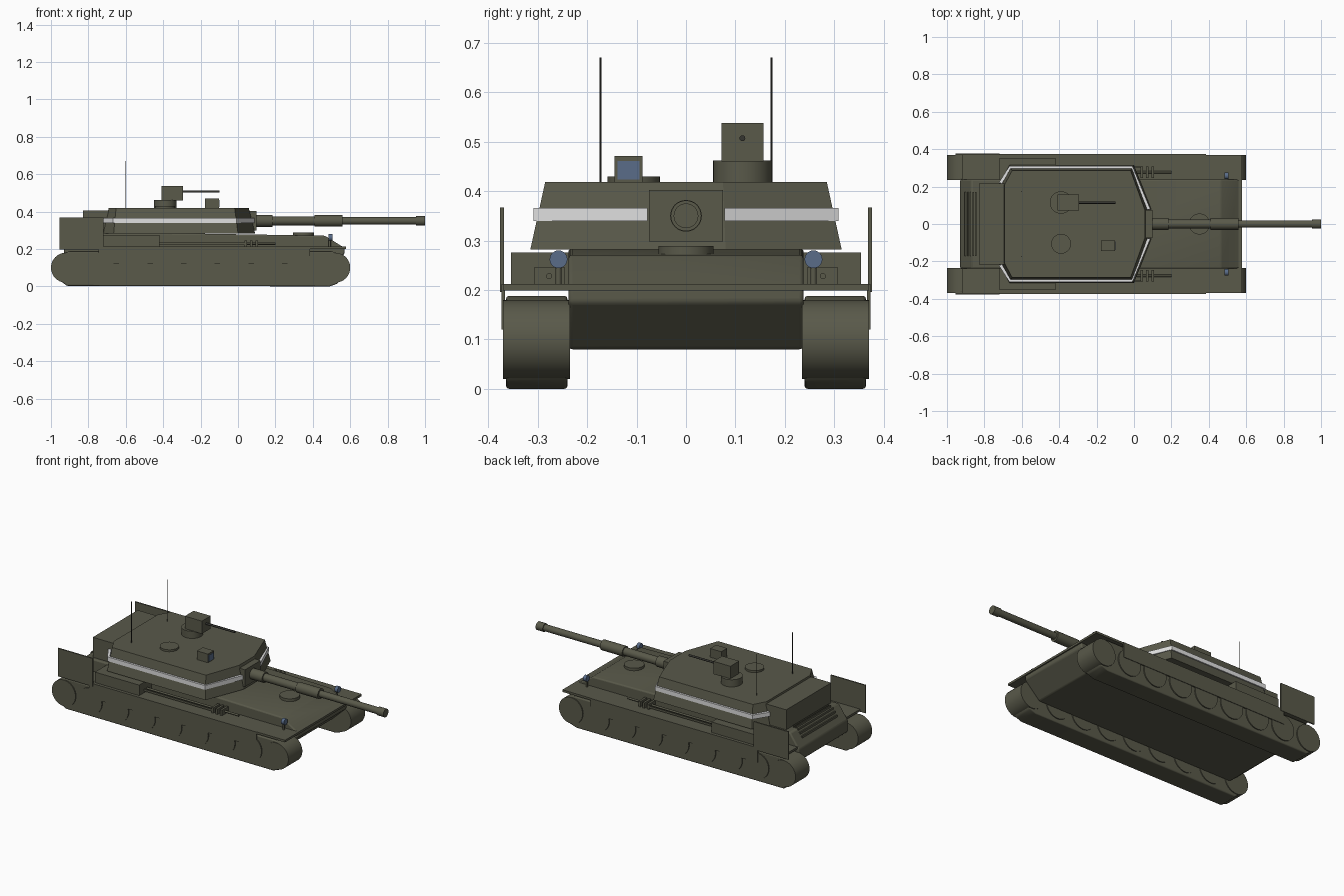
import bpy, bmesh, math
from mathutils import Matrix, Vector

if "Cube" in bpy.data.objects:
    bpy.data.objects.remove(bpy.data.objects["Cube"])


def material(name, col):
    m = bpy.data.materials.new(name)
    m.diffuse_color = (*col, 1)
    m.use_nodes = True
    m.node_tree.nodes["Principled BSDF"].inputs["Base Color"].default_value = m.diffuse_color
    return m


OLIVE = material("olive", (0.10, 0.10, 0.068))
WHITE = material("pale_grey", (0.75, 0.75, 0.75))
BLUE = material("lens_blue", (0.10, 0.15, 0.25))
DARK = material("dark_metal", (0.035, 0.035, 0.03))


def finish(name, bm, mat, smooth=False, bevel=0):
    bmesh.ops.recalc_face_normals(bm, faces=bm.faces)
    me = bpy.data.meshes.new(name)
    bm.to_mesh(me)
    bm.free()
    me.materials.append(mat)
    ob = bpy.data.objects.new(name, me)
    bpy.context.collection.objects.link(ob)
    if bevel:
        mod = ob.modifiers.new("bevel", 'BEVEL')
        mod.width, mod.segments = bevel, 3
        mod.limit_method, mod.angle_limit = 'ANGLE', math.radians(20)
    if smooth:
        bpy.ops.object.select_all(action='DESELECT')
        ob.select_set(True)
        bpy.context.view_layer.objects.active = ob
        bpy.ops.object.shade_smooth_by_angle(angle=math.radians(35))
    return ob


def loft(name, ring_a, ring_b, mat, **kw):
    """Solid between two matching closed rings of 3D points."""
    bm = bmesh.new()
    a = [bm.verts.new(p) for p in ring_a]
    b = [bm.verts.new(p) for p in ring_b]
    bm.faces.new(a)
    bm.faces.new(b)
    for i in range(len(a)):
        j = (i + 1) % len(a)
        bm.faces.new((a[i], a[j], b[j], b[i]))
    return finish(name, bm, mat, **kw)


def side_profile(name, pts, y0, y1, mat, **kw):
    return loft(name, [(x, y0, z) for x, z in pts], [(x, y1, z) for x, z in pts], mat, **kw)


def box(name, x0, x1, y0, y1, z0, z1, mat=OLIVE, **kw):
    pts = [(x0, z0), (x1, z0), (x1, z1), (x0, z1)]
    return side_profile(name, pts, y0, y1, mat, **kw)


def cyl(name, axis, start, length, r, mat=OLIVE, n=32):
    bm = bmesh.new()
    d = Vector({'x': (1, 0, 0), 'y': (0, 1, 0), 'z': (0, 0, 1)}[axis])
    rot = d.to_track_quat('Z', 'Y').to_matrix().to_4x4()
    mid = Vector(start) + d * length / 2
    bmesh.ops.create_cone(bm, cap_ends=True, segments=n, radius1=r, radius2=r,
                          depth=length, matrix=Matrix.Translation(mid) @ rot)
    return finish(name, bm, mat, smooth=True)


# Hull with gently falling deck and sloped nose
hull = [(-0.87, 0.08), (-0.93, 0.13), (-0.93, 0.20), (-0.87, 0.285), (-0.34, 0.284),
        (0.465, 0.271), (0.57, 0.205), (0.57, 0.175), (0.47, 0.08)]
side_profile("hull", hull, -0.238, 0.238, OLIVE, smooth=True, bevel=0.008)
box("fender_plate", -0.92, 0.577, -0.37, 0.37, 0.199, 0.212)
cyl("driver_hatch", 'z', (0.35, 0, 0.262), 0.027, 0.056)

# Rear engine louvres following the sloped tail
for i in range(5):
    x = -0.905 + i * 0.014
    z = 0.285 + (x + 0.87) * 1.4 if x < -0.87 else 0.285
    box(f"engine_louvre_{i}", x, x + 0.007, -0.17, 0.17, z - 0.02, z + 0.012)

# Track outline shared by both sides
track = [(-0.94, 0.022), (-0.915, 0.003), (0.49, 0.0), (0.53, 0.014), (0.585, 0.07),
         (0.585, 0.13), (0.54, 0.175), (0.50, 0.188), (-0.90, 0.188), (-0.96, 0.17),
         (-0.985, 0.13), (-0.985, 0.07)]

for s, side in ((-1, "right"), (1, "left")):
    # Running gear
    side_profile(f"track_{side}", track, s * 0.24, s * 0.364, OLIVE, smooth=True, bevel=0.006)
    for i in range(9):
        x = -0.92 + i * 0.18
        r = 0.08 if i in (0, 8) else 0.078
        y0 = 0.235 if s > 0 else -0.370
        cyl(f"wheel_{side}_{i}", 'y', (x, y0, 0.10), 0.135, r)
    # Skirts and rear side panel
    box(f"side_skirt_{side}", -0.745, 0.385, s * 0.366, s * 0.373, 0.12, 0.212)
    box(f"rear_panel_{side}", -0.955, -0.72, s * 0.368, s * 0.376, 0.196, 0.367)
    # Fender stowage, tool rod and its brackets
    box(f"stowage_box_{side}", -0.72, -0.42, s * 0.236, s * 0.354, 0.21, 0.276)
    box(f"tool_rail_{side}", -0.42, 0.04, s * 0.30, s * 0.308, 0.222, 0.234)
    cyl(f"tool_rod_{side}", 'x', (-0.42, s * 0.277, 0.228), 0.62, 0.006, n=12)
    for i in range(3):
        x = 0.035 + i * 0.029
        box(f"tool_bracket_{side}_{i}", x, x + 0.014, s * 0.245, s * 0.308, 0.21, 0.245)
    # Headlight
    cyl(f"headlight_{side}", 'x', (0.484, s * 0.258, 0.262), 0.02, 0.018, BLUE, 24)
    cyl(f"headlight_post_{side}", 'z', (0.49, s * 0.258, 0.21), 0.04, 0.006, n=12)
    # Antenna
    cyl(f"antenna_{side}", 'z', (-0.60, s * 0.173, 0.41), 0.26, 0.0022, DARK, 8)

    # Pale recognition band around the turret, as a vertical strip
    outer = [(-0.722, 0.222), (-0.667, 0.309), (-0.008, 0.309), (0.088, 0.078)]
    inner = [(-0.705, 0.216), (-0.660, 0.296), (-0.014, 0.296), (0.070, 0.078)]
    ring = [(x, s * y) for x, y in outer + inner[::-1]]
    loft(f"turret_band_{side}", [(x, y, 0.340) for x, y in ring],
         [(x, y, 0.366) for x, y in ring], WHITE)


# Turret: tapered eight-sided block
def turret_ring(pts, z):
    half = [(x, y, z) for x, y in pts]
    return half + [(x, -y, z) for x, y, z in half[::-1]]


loft("turret", turret_ring([(-0.72, 0.222), (-0.665, 0.315), (0.0, 0.315), (0.092, 0.08)], 0.282),
     turret_ring([(-0.692, 0.21), (-0.652, 0.285), (-0.018, 0.285), (0.058, 0.075)], 0.418), OLIVE)
box("turret_ring", -0.62, -0.34, -0.22, 0.22, 0.27, 0.29)
box("turret_bustle", -0.83, -0.68, -0.217, 0.217, 0.284, 0.407)

# Gun: mantlet, sleeve, barrel, fume extractor, muzzle
box("gun_mantlet", 0.03, 0.10, -0.075, 0.075, 0.298, 0.402)
for name, x0, x1, r in (("gun_sleeve", 0.09, 0.185, 0.032), ("gun_barrel_rear", 0.18, 0.42, 0.024),
                        ("fume_extractor", 0.41, 0.56, 0.031), ("gun_barrel", 0.55, 0.96, 0.020),
                        ("gun_muzzle", 0.952, 1.0, 0.025)):
    cyl(name, 'x', (x0, 0, 0.35), x1 - x0, r)

# Roof fittings
cyl("commander_cupola", 'z', (-0.39, 0.115, 0.41), 0.052, 0.06)
box("weapon_station", -0.41, -0.295, 0.072, 0.157, 0.46, 0.538)
cyl("machine_gun", 'x', (-0.30, 0.114, 0.507), 0.20, 0.006, DARK, 12)
cyl("loader_hatch", 'z', (-0.39, -0.106, 0.41), 0.02, 0.053)
box("gunner_sight", -0.177, -0.102, -0.145, -0.088, 0.41, 0.471)
box("sight_lens", -0.104, -0.099, -0.139, -0.094, 0.424, 0.461, BLUE)
